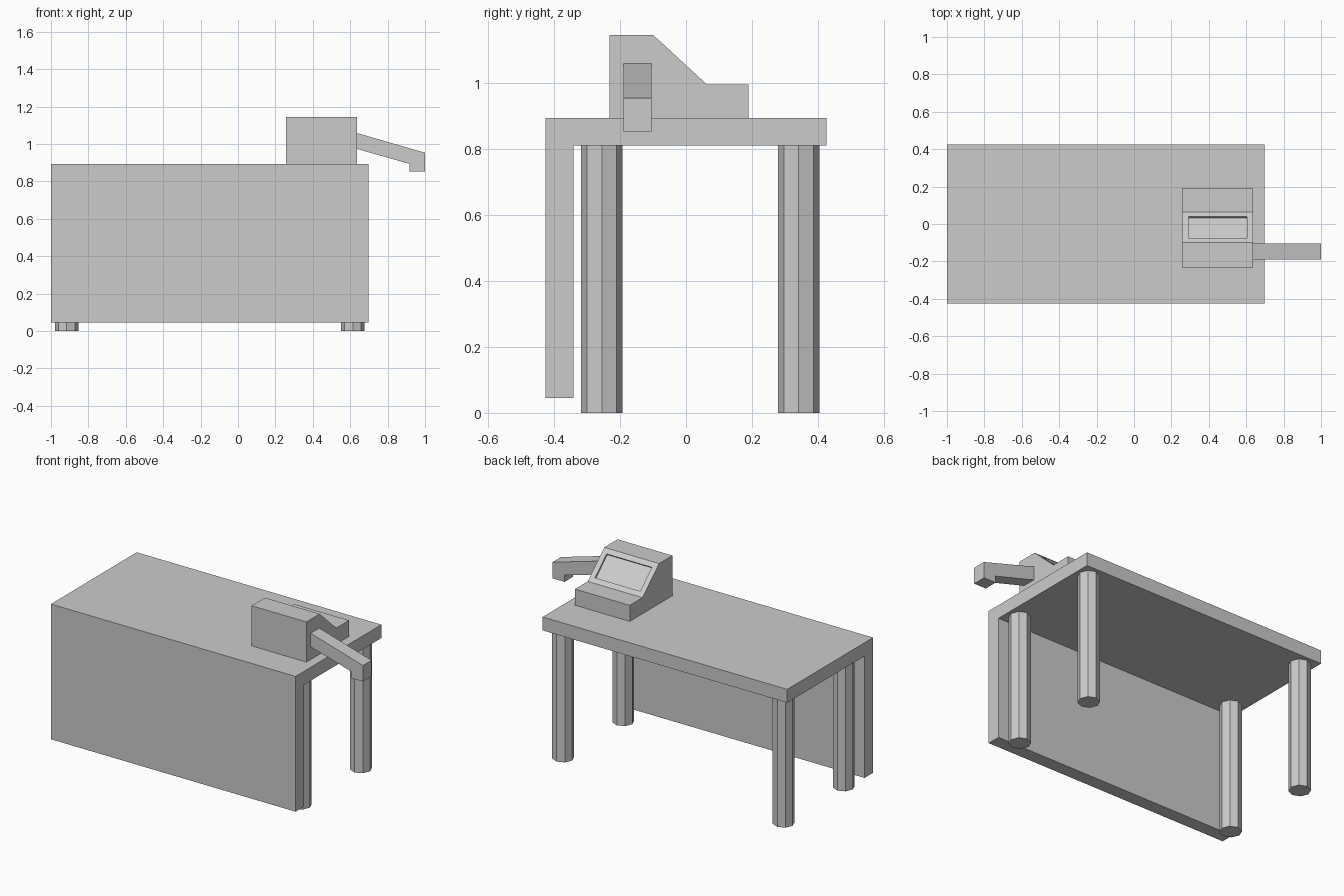
import bpy, bmesh
from mathutils import Vector

if "Cube" in bpy.data.objects:
    bpy.data.objects.remove(bpy.data.objects["Cube"])


def make_object(name, bm):
    bmesh.ops.recalc_face_normals(bm, faces=bm.faces)
    mesh = bpy.data.meshes.new(name)
    bm.to_mesh(mesh)
    bm.free()
    obj = bpy.data.objects.new(name, mesh)
    bpy.context.collection.objects.link(obj)
    return obj


def extruded(points, move):
    """Closed solid from a planar outline swept along a vector."""
    bm = bmesh.new()
    face = bm.faces.new([bm.verts.new(p) for p in points])
    ext = bmesh.ops.extrude_face_region(bm, geom=[face], use_keep_orig=True)
    verts = [g for g in ext["geom"] if isinstance(g, bmesh.types.BMVert)]
    bmesh.ops.translate(bm, verts=verts, vec=Vector(move))
    bmesh.ops.recalc_face_normals(bm, faces=bm.faces)
    return bm


# Counter: top and front panel as one L-shaped profile
counter = [(-0.425, 0.045), (-0.341, 0.045), (-0.341, 0.809),
           (0.425, 0.809), (0.425, 0.893), (-0.425, 0.893)]
make_object("counter", extruded([(-1, y, z) for y, z in counter], (1.697, 0, 0)))

# Four octagonal legs
LEG_H = 0.809
for side, x in (("left", -0.916), ("right", 0.614)):
    for end, y in (("front", -0.255), ("back", 0.341)):
        bm = bmesh.new()
        bmesh.ops.create_cone(bm, cap_ends=True, segments=8,
                              radius1=0.063, radius2=0.063, depth=LEG_H)
        leg = make_object(f"{end}_{side}_leg", bm)
        leg.location = (x, y, LEG_H / 2)

# Register with sloped display face
register = [(-0.232, 0.893), (0.19, 0.893), (0.19, 0.994),
            (0.064, 0.994), (-0.1, 1.145), (-0.232, 1.145)]
bm = extruded([(0.257, y, z) for y, z in register], (0.38, 0, 0))

# Recessed screen in the slope
screen = next(f for f in bm.faces if f.normal.y > 0.3 and f.normal.z > 0.3)
normal = screen.normal.copy()
bmesh.ops.inset_region(bm, faces=[screen], thickness=0.047)
ext = bmesh.ops.extrude_discrete_faces(bm, faces=[screen])
bmesh.ops.translate(bm, verts=ext["faces"][0].verts[:], vec=normal * -0.011)
make_object("register", bm)

# Side arm with a downturned tip
arm = [(0.637, 0.973), (0.916, 0.894), (0.916, 0.852),
       (1.0, 0.852), (1.0, 0.953), (0.637, 1.058)]
make_object("side_arm", extruded([(x, -0.19, z) for x, z in arm], (0, 0.085, 0)))
